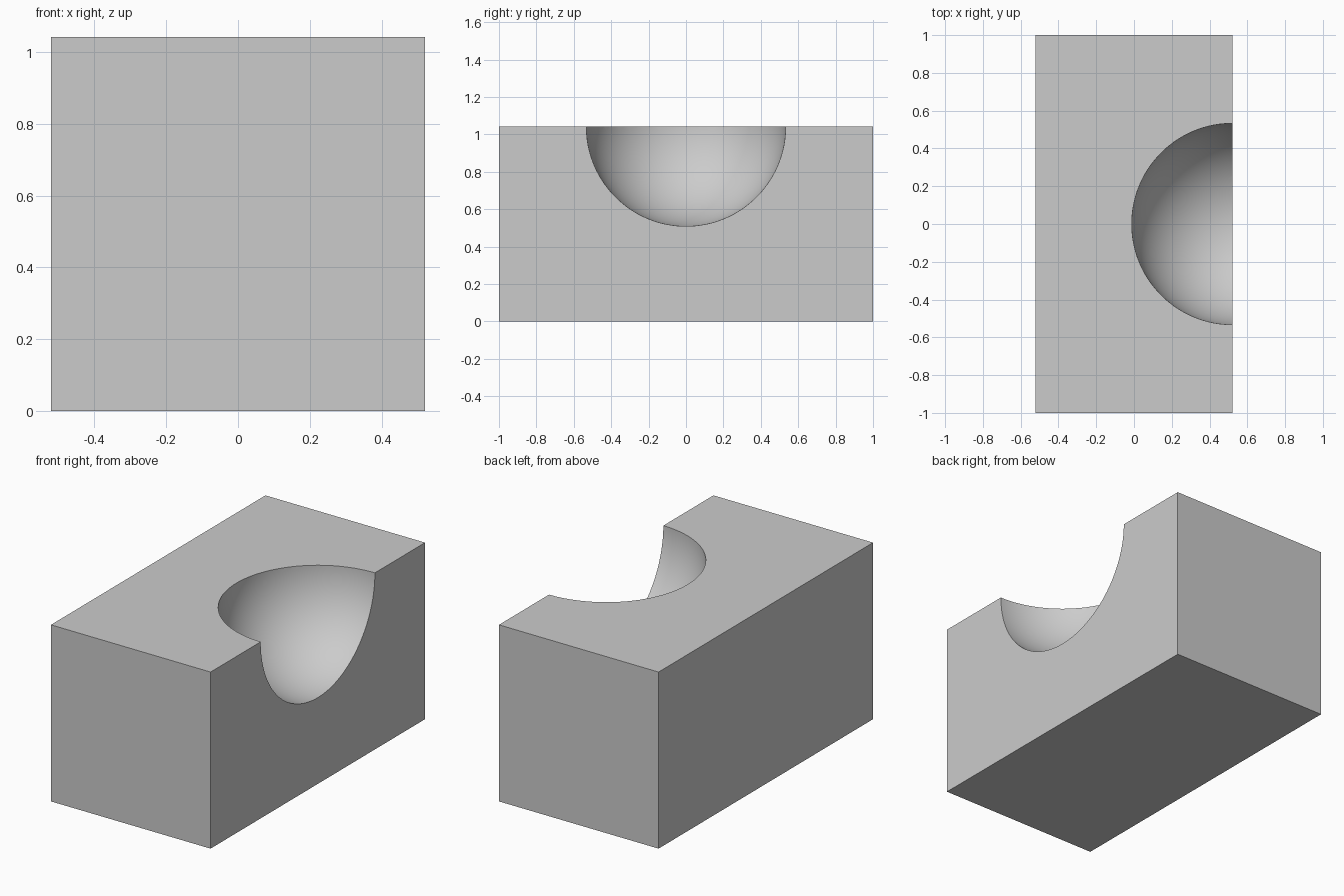
import bpy
from math import radians

if "Cube" in bpy.data.objects:
    bpy.data.objects.remove(bpy.data.objects["Cube"])

W, L, H = 1.042, 2.0, 1.042   # block size
R = 0.533                     # scoop radius

# Rectangular block
bpy.ops.mesh.primitive_cube_add(size=1, location=(0, 0, H / 2))
block = bpy.context.object
block.name = "block"
block.scale = (W, L, H)
bpy.ops.object.transform_apply(location=True, rotation=True, scale=True)

# Sphere cutter centred on the top right edge, pole pointing into the block
bpy.ops.mesh.primitive_uv_sphere_add(
    segments=96, ring_count=49, radius=R,
    location=(W / 2, 0, H), rotation=(0, radians(45), 0))
cutter = bpy.context.object
cutter.name = "scoop_cutter"
cutter.hide_render = True

# Carve the quarter-sphere hollow
cut = block.modifiers.new("scoop", 'BOOLEAN')
cut.operation = 'DIFFERENCE'
cut.solver = 'EXACT'
cut.object = cutter
bpy.ops.object.select_all(action='DESELECT')
block.select_set(True)
bpy.context.view_layer.objects.active = block
bpy.ops.object.modifier_apply(modifier=cut.name)
bpy.data.objects.remove(cutter, do_unlink=True)

# Smooth hollow, sharp block edges
bpy.ops.object.shade_smooth_by_angle(angle=radians(30))
